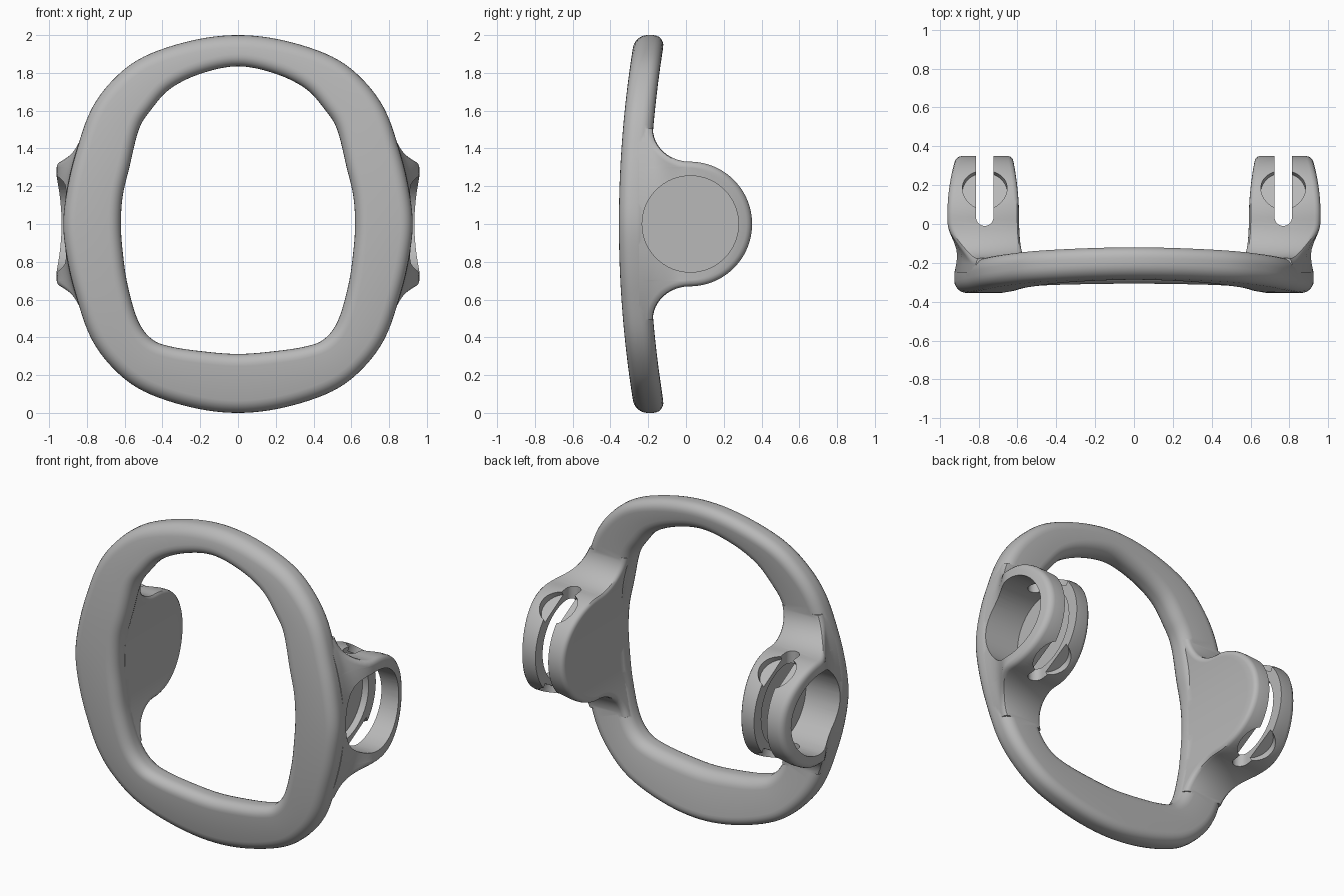
import bpy, bmesh
from math import sin, cos, pi, radians
from mathutils import Matrix, Vector

scene_cube = bpy.data.objects.get("Cube")
if scene_cube:
    bpy.data.objects.remove(scene_cube, do_unlink=True)

grey = bpy.data.materials.new("plain_grey")
grey.use_nodes = True
grey.diffuse_color = (0.48, 0.48, 0.48, 1)
grey.node_tree.nodes["Principled BSDF"].inputs["Base Color"].default_value = grey.diffuse_color


def finish(name, bm):
    bmesh.ops.recalc_face_normals(bm, faces=bm.faces)
    mesh = bpy.data.meshes.new(name)
    bm.to_mesh(mesh)
    bm.free()
    mesh.materials.append(grey)
    obj = bpy.data.objects.new(name, mesh)
    bpy.context.collection.objects.link(obj)
    return obj


def loft(name, rows, closed=False):
    """Skin a series of closed loops, capped unless the series is closed."""
    bm = bmesh.new()
    loops = [[bm.verts.new(p) for p in row] for row in rows]
    n = len(loops[0])
    pairs = list(zip(loops, loops[1:]))
    if closed:
        pairs.append((loops[-1], loops[0]))
    else:
        bm.faces.new(loops[0])
        bm.faces.new(loops[-1])
    for a, b in pairs:
        for j in range(n):
            k = (j + 1) % n
            bm.faces.new((a[j], a[k], b[k], b[j]))
    return finish(name, bm)


def cylinder(name, radius, depth, matrix):
    bm = bmesh.new()
    bmesh.ops.create_cone(bm, cap_ends=True, segments=64, radius1=radius,
                          radius2=radius, depth=depth, matrix=matrix)
    return finish(name, bm)


# Frame ring: matched outer and inner outline points (xo, zo, xi, zi), top to bottom
HALF = [(0, 2, 0, 1.835), (.25, 1.97, .2, 1.795), (.5, 1.885, .36, 1.715),
        (.66, 1.765, .46, 1.605), (.78, 1.6, .525, 1.5), (.86, 1.37, .575, 1.3),
        (.905, 1.18, .61, 1.15), (.925, 1, .62, 1), (.905, .82, .61, .85),
        (.86, .63, .585, .68), (.78, .4, .53, .49), (.66, .235, .455, .39),
        (.5, .115, .35, .35), (.25, .03, .18, .325), (0, 0, 0, .312)]
outline = HALF + [(-a, b, -c, d) for a, b, c, d in HALF[-2:0:-1]]


def spline(points, steps):
    """Closed smooth curve through the points."""
    pts = [Vector(p) for p in points]
    n = len(pts)
    for i in range(n):
        a, b, c, d = (pts[(i + k) % n] for k in (-1, 0, 1, 2))
        for s in range(steps):
            t = s / steps
            yield (b * 2 + (c - a) * t + (a * 2 - b * 5 + c * 4 - d) * t**2
                   + (b * 3 - a - c * 3 + d) * t**3) / 2


THICK, ROUND = 0.16, 0.065


def ring_section(p):
    outer, inner = Vector((p[0], p[1])), Vector((p[2], p[3]))
    width = (inner - outer).length
    d = (inner - outer) / width
    loop = []
    for k, (t, v) in enumerate(((width - ROUND, THICK - ROUND), (ROUND, THICK - ROUND),
                                (ROUND, ROUND), (width - ROUND, ROUND))):
        for s in range(7):
            a = (k + s / 6) * pi / 2
            q = outer + d * (t + ROUND * cos(a))
            bend = -0.355 + 0.085 * (q.y - 1)**2
            loop.append((q.x, bend + v + ROUND * sin(a), q.y))
    return loop


frame = loft("clamp_frame", [ring_section(p) for p in spline(outline, 6)], closed=True)

# Clamp bosses: a round back blended into the frame by concave fillets
CY, R, FRONT, COLS = 0.02, 0.33, -0.25, 12


def boss_profile(e):
    """Back edge of the boss, inset by e, as (y, dz) from top to bottom."""
    fillet = [(CY - (0.195 + e) * cos(a), 0.505 - (0.175 + e) * sin(a))
              for a in (i / 12 * pi / 2 for i in range(12))]
    arc = [(CY + (R - e) * sin(a), (R - e) * cos(a))
           for a in (i / 48 * pi for i in range(49))]
    return fillet + arc + [(y, -z) for y, z in reversed(fillet)]


def inner_x(dz):
    return 0.62 - 0.32 * dz**2


def outer_x(y, dz):
    s = min(max((y + 0.2) / 0.2, 0), 1)
    s = s * s * (3 - 2 * s)
    return (1 - s) * (0.92 - 0.42 * dz**2) + s * (0.96 - 0.5 * (y - 0.05)**2)


EDGE = [(0.03, 0), (0.015, 0.004), (0.004, 0.015), (0, 0.03)]
profiles = [boss_profile(e) for e, _ in EDGE]


def boss_row(i, side):
    y0, z0 = profiles[0][i]
    ys = [FRONT + (y0 - FRONT) * j / COLS for j in range(COLS)]
    row = [(inner_x(z0), y, z0) for y in ys]
    for prof, (_, d) in zip(profiles, EDGE):
        y, z = prof[i]
        row.append((inner_x(z) + d, y, z))
    for prof, (_, d) in reversed(list(zip(profiles, EDGE))):
        y, z = prof[i]
        row.append((outer_x(y, z) - d, y, z))
    row += [(outer_x(y, z0), y, z0) for y in reversed(ys)]
    return [(side * x, y, z + 1) for x, y, z in row]


helpers = []


def combine(tool, operation):
    mod = frame.modifiers.new(tool.name, 'BOOLEAN')
    mod.operation, mod.solver, mod.object = operation, 'EXACT', tool
    tool.hide_render = True
    helpers.append(tool)


SLOT_X, SLOT_R = 0.768, 0.045
for side, label in ((1, "left"), (-1, "right")):
    combine(loft(label + "_boss", [boss_row(i, side) for i in range(len(profiles[0]))]), 'UNION')

for side, label in ((1, "left"), (-1, "right")):
    # Blind bore, open to the outside
    bore = Matrix.Translation((side * 0.93, CY + 0.003, 1)) @ Matrix.Rotation(pi / 2, 4, 'Y')
    combine(cylinder(label + "_bore", 0.255, 0.5, bore), 'DIFFERENCE')

    # Clamping slot with a rounded end
    stadium = [(SLOT_R, 0.5), (-SLOT_R, 0.5)]
    stadium += [(-SLOT_R * cos(a), 0.035 - SLOT_R * sin(a))
                for a in (i / 16 * pi for i in range(17))]
    combine(loft(label + "_slot", [[(side * SLOT_X + x, y, z) for x, y in stadium]
                                   for z in (0.5, 1.5)]), 'DIFFERENCE')

    # Round screw recesses above and below, drilled radially
    for tilt in (30, 150):
        drill = (Matrix.Translation((side * SLOT_X, CY, 1))
                 @ Matrix.Rotation(-radians(tilt), 4, 'X')
                 @ Matrix.Translation((0, 0, 0.385)))
        combine(cylinder(f"{label}_recess_{tilt}", 0.115, 0.2, drill), 'DIFFERENCE')

# Bake the booleans and drop the helpers
bpy.context.view_layer.update()
evaluated = frame.evaluated_get(bpy.context.evaluated_depsgraph_get())
solid = bpy.data.meshes.new_from_object(evaluated)
frame.modifiers.clear()
frame.data = solid
solid.materials.clear()
solid.materials.append(grey)
for poly in solid.polygons:
    poly.material_index = 0
for tool in helpers:
    bpy.data.objects.remove(tool, do_unlink=True)

bpy.ops.object.select_all(action='DESELECT')
frame.select_set(True)
bpy.context.view_layer.objects.active = frame
bpy.ops.object.shade_smooth_by_angle(angle=radians(35))
